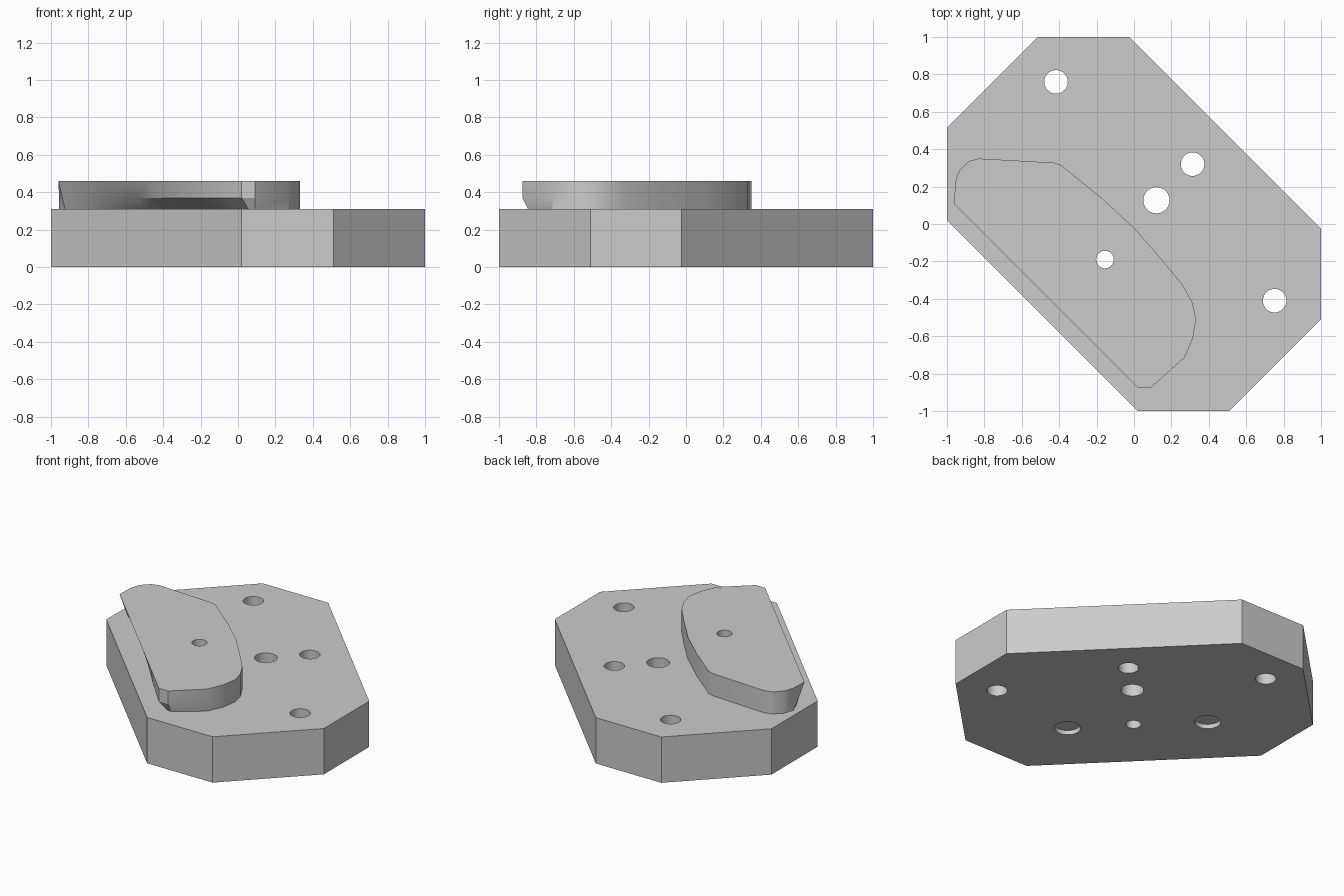
import bpy, bmesh, math

cube = bpy.data.objects.get("Cube")
if cube:
    bpy.data.objects.remove(cube, do_unlink=True)

BASE_TOP, PAD_MID, PAD_TOP = 0.31, 0.37, 0.46

grey = bpy.data.materials.new("light grey")
grey.use_nodes = True
grey.diffuse_color = (0.6, 0.6, 0.6, 1)
grey.node_tree.nodes["Principled BSDF"].inputs["Base Color"].default_value = (0.6, 0.6, 0.6, 1)


def loft(name, rings):
    """Closed solid through rings of equal point count, bottom to top."""
    bm = bmesh.new()
    loops = [[bm.verts.new(p) for p in ring] for ring in rings]
    bm.faces.new(loops[0])
    bm.faces.new(loops[-1])
    n = len(loops[0])
    for low, high in zip(loops, loops[1:]):
        for i in range(n):
            j = (i + 1) % n
            bm.faces.new((low[i], low[j], high[j], high[i]))
    bmesh.ops.remove_doubles(bm, verts=bm.verts, dist=1e-5)
    bmesh.ops.recalc_face_normals(bm, faces=bm.faces)
    mesh = bpy.data.meshes.new(name)
    bm.to_mesh(mesh)
    bm.free()
    obj = bpy.data.objects.new(name, mesh)
    mesh.materials.append(grey)
    bpy.context.collection.objects.link(obj)
    return obj


def drill(target, x, y, radius, z0, z1):
    """Cut a round hole and remove the cutter."""
    ring = [(x + radius * math.cos(a), y + radius * math.sin(a))
            for a in (math.tau * i / 40 for i in range(40))]
    cutter = loft("hole_cutter", [[(px, py, z) for px, py in ring] for z in (z0, z1)])
    cutter.hide_render = True
    mod = target.modifiers.new("hole", 'BOOLEAN')
    mod.operation, mod.solver, mod.object = 'DIFFERENCE', 'EXACT', cutter
    bpy.context.view_layer.objects.active = target
    bpy.ops.object.modifier_apply(modifier=mod.name)
    bpy.data.objects.remove(cutter, do_unlink=True)


# Octagonal base plate
outline = [(-.515, 1), (-.025, 1), (1, -.025), (1, -.51),
           (.51, -1), (.02, -1), (-1, .02), (-1, .515)]
base = loft("base_plate", [[(x, y, z) for x, y in outline] for z in (0, BASE_TOP)])

# Through holes, the centre pin hole, and shallow pockets underneath
pin = (-.155, -.19, .047)
for x, y, r in [(-.417, .76, .063), (.752, -.41, .063), (.313, .32, .063), (.12, .127, .07), pin]:
    drill(base, x, y, r, -.1, .6)
for x, y in [(-.485, .125), (.125, -.485)]:
    drill(base, x, y, .08, -.1, .03)

# Raised pad: rounded outline plus a long straight edge that is hollowed below
rounded = [(.09, -.875), (.27, -.715), (.315, -.61), (.332, -.51), (.312, -.42),
           (.26, -.325), (.14, -.18), (0, -.02), (-.18, .145), (-.39, .315),
           (-.43, .328), (-.83, .35), (-.885, .335), (-.935, .285), (-.957, .22)]
STEPS = 10


def pad_ring(z, depth):
    points = [(x, y + (.03 if i == 0 and z == BASE_TOP else 0), z)
              for i, (x, y) in enumerate(rounded)]
    for i in range(STEPS + 1):
        t = i / STEPS
        inset = depth(t)
        points.append((-.96 + .98 * t + inset, .105 - .98 * t + inset, z))
    return points


def hollow(t):
    return .035 + .05 * math.sin(math.pi * t)


pad = loft("raised_pad", [
    pad_ring(BASE_TOP, hollow),
    pad_ring(PAD_MID, lambda t: hollow(t) * .6 * (1 - t)),
    pad_ring(PAD_TOP, lambda t: 0)])
drill(pad, *pin, .2, .6)

# Smooth curved walls, keep edges crisp
for obj in (base, pad):
    bpy.ops.object.select_all(action='DESELECT')
    obj.select_set(True)
    bpy.context.view_layer.objects.active = obj
    bpy.ops.object.shade_smooth_by_angle(angle=math.radians(28))
